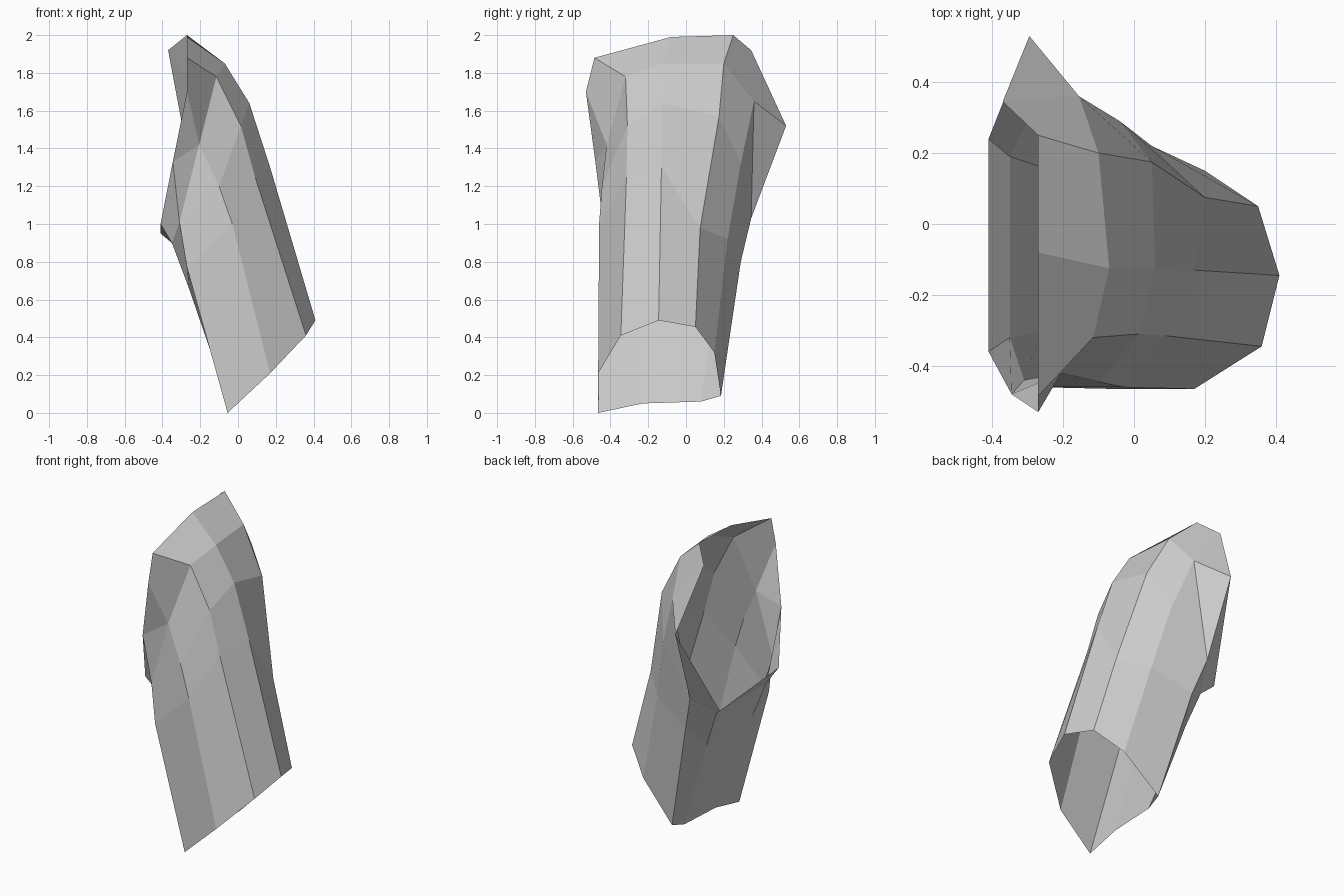
import bpy, bmesh

if "Cube" in bpy.data.objects:
    bpy.data.objects.remove(bpy.data.objects["Cube"])

# Lengthwise fold lines of the open sleeve, each running from the cuff upward.
# Every fold has four rings; the outer folds have a fifth that forms the hood.
folds = {
    "back_far":    [(-0.045, 0.08, 0.06), (-0.26, 0.16, 0.66), (-0.35, 0.19, 0.90), (-0.41, 0.24, 0.95)],
    "back_near":   [(-0.05, -0.23, 0.05), (-0.26, -0.30, 0.66), (-0.35, -0.32, 0.90), (-0.41, -0.36, 1.00)],
    "near_edge":   [(-0.055, -0.465, 0), (-0.27, -0.46, 0.77), (-0.31, -0.44, 1.01), (-0.345, -0.48, 1.33)],
    "near_side":   [(0.17, -0.465, 0.21), (-0.03, -0.46, 1.00), (-0.10, -0.445, 1.20), (-0.205, -0.42, 1.42)],
    "near_ridge":  [(0.36, -0.345, 0.41), (0.09, -0.315, 1.25), (0.015, -0.31, 1.52), (-0.115, -0.32, 1.78)],
    "crest":       [(0.41, -0.145, 0.49), (0.17, -0.13, 1.30), (0.06, -0.125, 1.64), (-0.07, -0.125, 1.85)],
    "far_ridge":   [(0.35, 0.05, 0.455), (0.20, 0.075, 0.98), (0.05, 0.175, 1.57), (-0.10, 0.20, 1.85)],
    "far_side":    [(0.20, 0.15, 0.32), (0.05, 0.22, 0.92), (-0.04, 0.29, 1.32), (-0.155, 0.36, 1.65)],
    "far_edge":    [(-0.03, 0.185, 0.09), (-0.20, 0.29, 0.80), (-0.27, 0.345, 1.03), (-0.295, 0.53, 1.52)],
}
hood_rim = {
    "near_side":  (-0.27, -0.53, 1.70),
    "near_ridge": (-0.27, -0.485, 1.88),
    "crest":      (-0.27, -0.08, 1.99),
    "far_ridge":  (-0.27, 0.25, 2.00),
    "far_side":   (-0.37, 0.345, 1.92),
}

bm = bmesh.new()
cols = {n: [bm.verts.new(p) for p in pts] for n, pts in folds.items()}
rim = {n: bm.verts.new(p) for n, p in hood_rim.items()}
names = list(cols)

# Closed tube with open ends; the wing roots are creased diagonally
for i, n in enumerate(names):
    m = names[(i + 1) % len(names)]
    a, b = cols[n], cols[m]
    for r in range(3):
        if r == 2 and n == "near_edge":
            bm.faces.new((a[2], b[2], b[3]))
            bm.faces.new((a[2], b[3], a[3]))
        elif r == 2 and m == "far_edge":
            bm.faces.new((a[2], b[2], a[3]))
            bm.faces.new((b[2], b[3], a[3]))
        else:
            bm.faces.new((a[r], b[r], b[r + 1], a[r + 1]))

# Hood over the upper opening
hood = list(rim)
for n, m in zip(hood, hood[1:]):
    bm.faces.new((cols[n][3], cols[m][3], rim[m], rim[n]))

# Pointed side wings closing the hood to the tube
bm.faces.new((cols["near_edge"][3], cols["near_side"][3], rim["near_side"]))
bm.faces.new((cols["far_side"][3], cols["far_edge"][3], rim["far_side"]))

bmesh.ops.recalc_face_normals(bm, faces=bm.faces[:])
mesh = bpy.data.meshes.new("open_sleeve")
bm.to_mesh(mesh)
bm.free()
obj = bpy.data.objects.new("open_sleeve", mesh)
bpy.context.collection.objects.link(obj)
